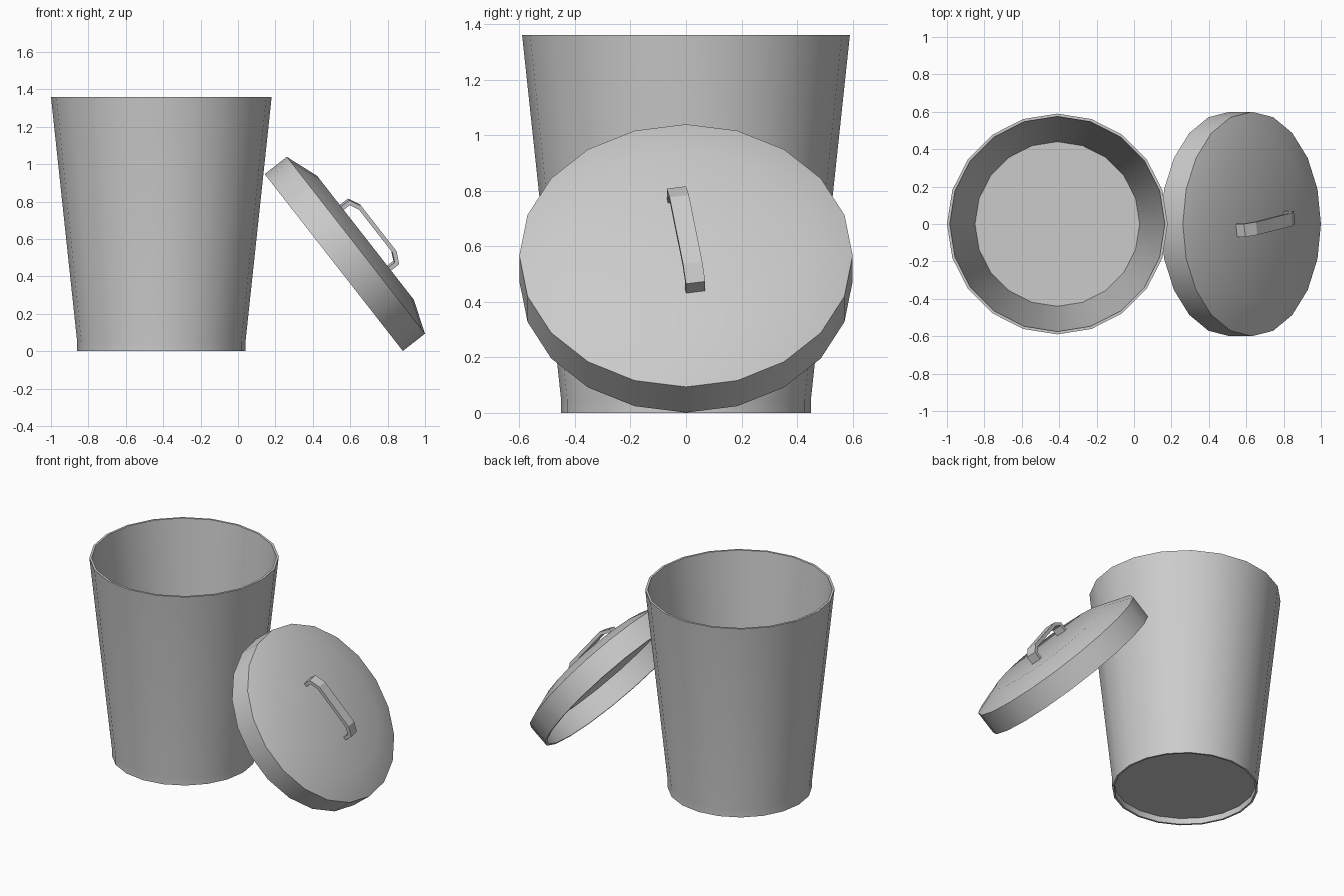
import bpy, bmesh, math
from mathutils import Matrix

if "Cube" in bpy.data.objects:
    bpy.data.objects.remove(bpy.data.objects["Cube"])

SIDES = 20


def finish(name, bm, matrix, smooth):
    bmesh.ops.remove_doubles(bm, verts=bm.verts, dist=1e-5)
    bmesh.ops.recalc_face_normals(bm, faces=bm.faces)
    mesh = bpy.data.meshes.new(name)
    bm.to_mesh(mesh)
    bm.free()
    ob = bpy.data.objects.new(name, mesh)
    bpy.context.collection.objects.link(ob)
    ob.matrix_world = matrix
    if smooth:
        bpy.ops.object.select_all(action='DESELECT')
        ob.select_set(True)
        bpy.context.view_layer.objects.active = ob
        bpy.ops.object.shade_smooth_by_angle(angle=math.radians(30))
    return ob


def lathe(name, profile, matrix):
    """Spin a (radius, height) profile about z."""
    bm = bmesh.new()
    verts = [bm.verts.new((r, 0, z)) for r, z in profile]
    edges = [bm.edges.new(pair) for pair in zip(verts, verts[1:])]
    bmesh.ops.spin(bm, geom=verts + edges, cent=(0, 0, 0), axis=(0, 0, 1),
                   angle=math.tau, steps=SIDES, use_merge=False)
    return finish(name, bm, matrix, True)


# bin body: tapered wall, thin rim, floor raised inside a foot ring
lathe("bin_body",
      [(0, .04), (.437, .04), (.437, 0), (.45, 0), (.45, .05), (.59, 1.36),
       (.575, 1.36), (.44, .05), (0, .05)],
      Matrix.Translation((-.41, 0, 0)))

# lid: hollow shallow cap leaning against the bin
lean = Matrix.Translation((.512, 0, .474)) @ Matrix.Rotation(math.radians(52), 4, 'Y')
lathe("lid",
      [(0, .215), (.42, .215), (.6, .15), (.6, 0), (.585, 0), (.585, .14),
       (.415, .2), (0, .2)],
      lean)

# lid handle: bent flat strap, turned slightly on the lid
outer = [(-.22, .212), (-.22, .27), (-.155, .302), (.155, .302), (.22, .27), (.22, .212)]
inner = [(-.197, .212), (-.197, .257), (-.148, .28), (.148, .28), (.197, .257), (.197, .212)]
bm = bmesh.new()
rows = [[bm.verts.new((x, -.035, z)) for x, z in path] for path in (outer, inner)]
for i in range(len(outer) - 1):
    bm.faces.new((rows[0][i], rows[0][i + 1], rows[1][i + 1], rows[1][i]))
ext = bmesh.ops.extrude_face_region(bm, geom=bm.faces[:], use_keep_orig=True)
bmesh.ops.translate(bm, vec=(0, .07, 0),
                    verts=[v for v in ext["geom"] if isinstance(v, bmesh.types.BMVert)])
finish("lid_handle", bm, lean @ Matrix.Rotation(math.radians(9), 4, 'Z'), False)
